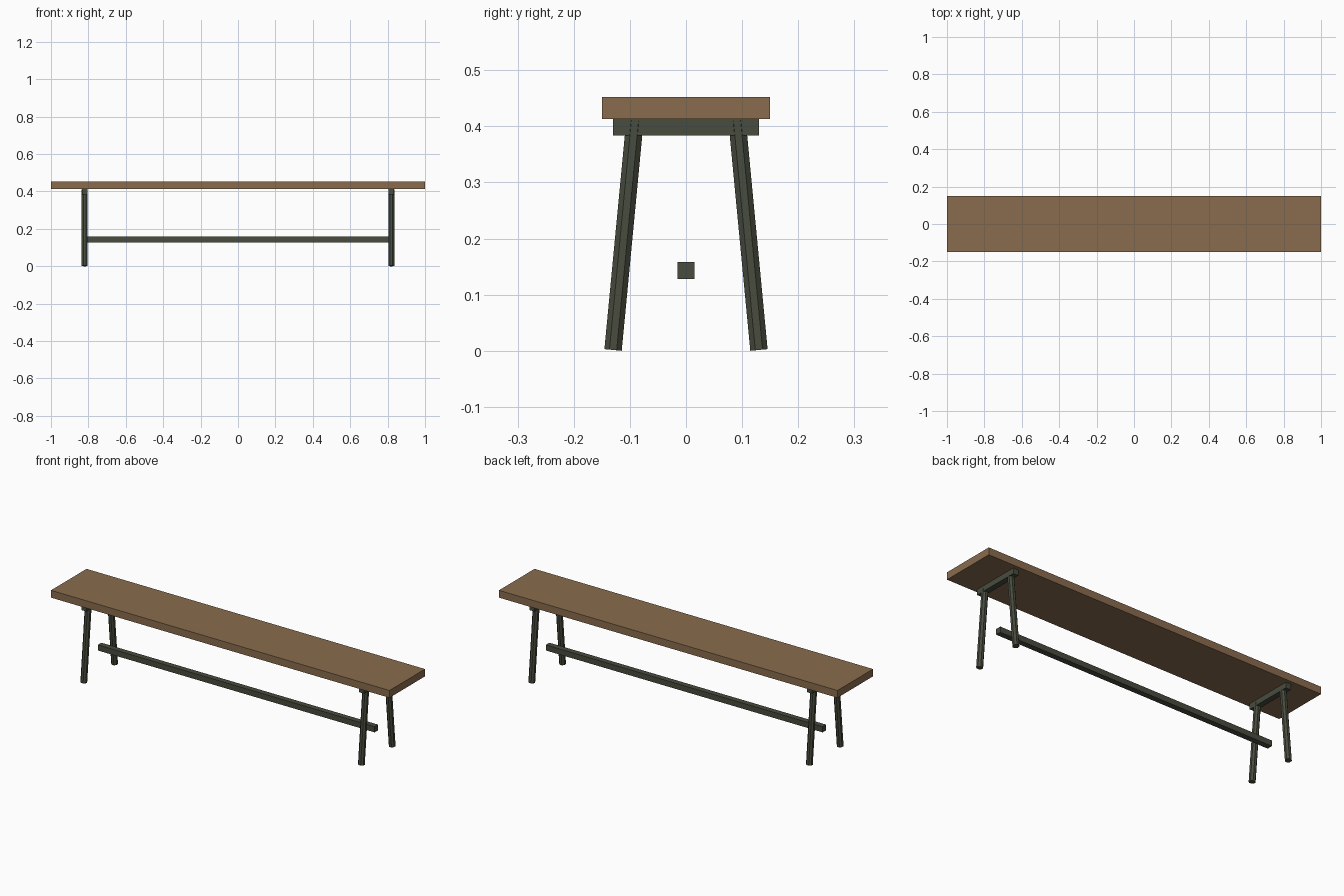
import bpy, math
from mathutils import Vector

if "Cube" in bpy.data.objects:
    bpy.data.objects.remove(bpy.data.objects["Cube"])


def material(name, rgb):
    m = bpy.data.materials.new(name)
    m.diffuse_color = (*rgb, 1)
    m.use_nodes = True
    m.node_tree.nodes["Principled BSDF"].inputs["Base Color"].default_value = m.diffuse_color
    return m


wood = material("brown wood", (0.25, 0.15, 0.075))
metal = material("dark green metal", (0.065, 0.072, 0.048))


def box(name, centre, size, mat):
    bpy.ops.mesh.primitive_cube_add(size=1, location=centre)
    o = bpy.context.object
    o.name = name
    o.scale = size
    bpy.ops.object.transform_apply(location=False, rotation=False, scale=True)
    o.data.materials.append(mat)


def leg(name, bottom, top, sides=8, width=0.031):
    a, b = Vector(bottom), Vector(top)
    d = b - a
    bpy.ops.mesh.primitive_cylinder_add(
        vertices=sides, radius=width / 2 / math.cos(math.pi / sides), depth=d.length)
    o = bpy.context.object
    o.name = name
    # turn a flat side towards the bench ends, then lean the leg
    o.rotation_euler = (0, 0, math.pi / sides)
    bpy.ops.object.transform_apply(rotation=True)
    o.rotation_euler = (-math.atan2(d.y, d.z), 0, 0)
    o.location = (a + b) / 2
    o.data.materials.append(mat := metal)


# plank seat and long low stretcher
box("seat", (0, 0, 0.4325), (2, 0.3, 0.039), wood)
box("stretcher", (0, 0, 0.143), (1.635, 0.03, 0.03), metal)

# a crossbar and two splayed legs at each end
for side, x in (("left", -0.82), ("right", 0.82)):
    box(side + "_crossbar", (x, 0, 0.3985), (0.03, 0.26, 0.03), metal)
    for end, s in (("front", -1), ("back", 1)):
        leg(f"{side}_{end}_leg", (x, s * 0.13, 0.0015), (x, s * 0.091, 0.41))
